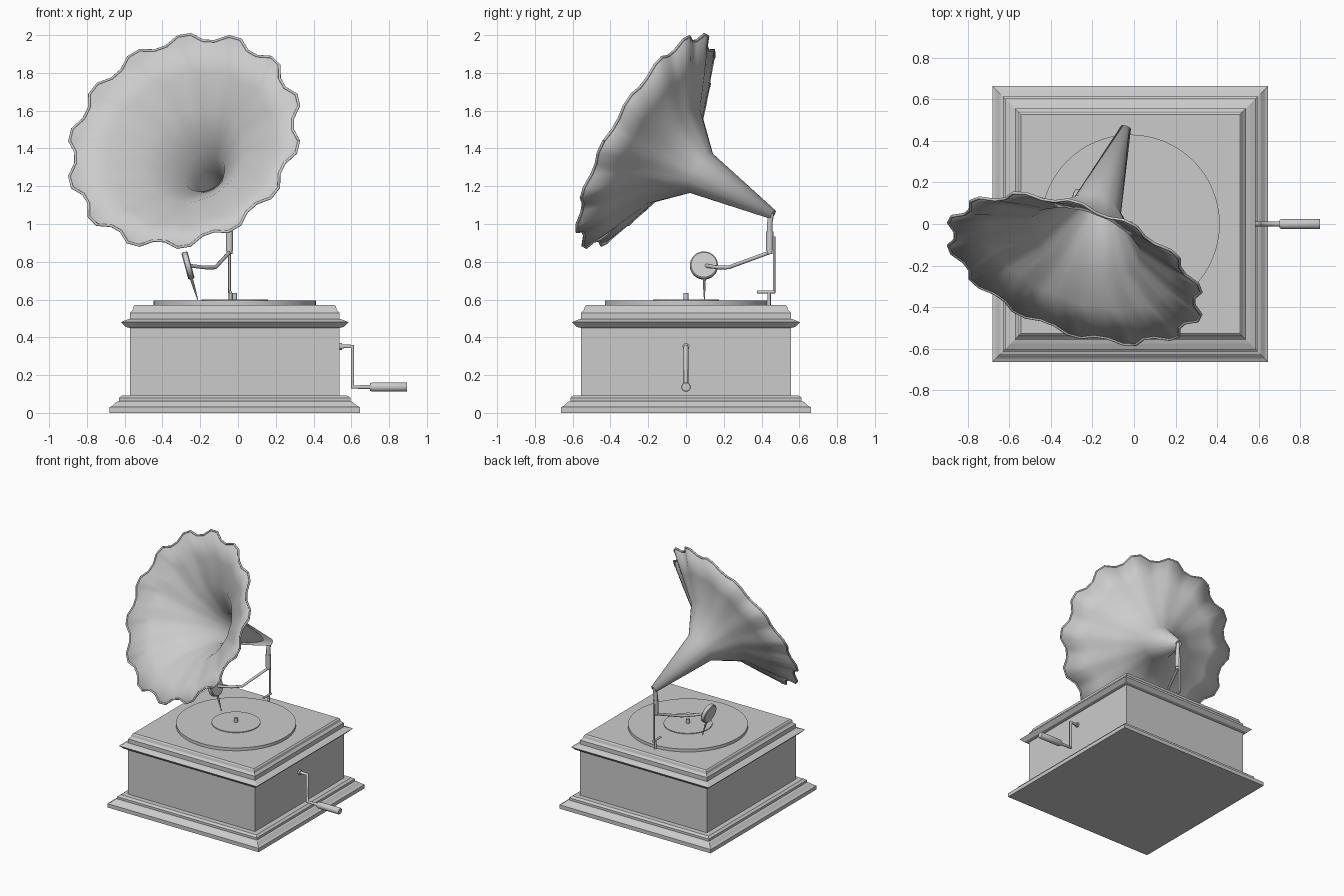
import bpy, bmesh, math
from mathutils import Vector

if "Cube" in bpy.data.objects:
    bpy.data.objects.remove(bpy.data.objects["Cube"])

CX = -0.0175  # cabinet centre in x


def mesh_object(name, rings, cap=True, smooth=False):
    """Skin a list of closed rings (equal point counts) into an object."""
    bm = bmesh.new()
    loops = [[bm.verts.new(p) for p in r] for r in rings]
    n = len(loops[0])
    for a, b in zip(loops, loops[1:]):
        for i in range(n):
            j = (i + 1) % n
            bm.faces.new((a[i], a[j], b[j], b[i]))
    if cap:
        bm.faces.new(loops[0][::-1])
        bm.faces.new(loops[-1])
    bmesh.ops.recalc_face_normals(bm, faces=bm.faces)
    me = bpy.data.meshes.new(name)
    bm.to_mesh(me)
    bm.free()
    ob = bpy.data.objects.new(name, me)
    bpy.context.collection.objects.link(ob)
    if smooth:
        bpy.ops.object.select_all(action='DESELECT')
        ob.select_set(True)
        bpy.context.view_layer.objects.active = ob
        bpy.ops.object.shade_smooth_by_angle(angle=math.radians(35))
    return ob


def ring(c, axis, r, n):
    """Circle of points around an axis; r is a number or a function of index."""
    axis = Vector(axis).normalized()
    ref = Vector((0, 0, 1)) if abs(axis.z) < 0.9 else Vector((1, 0, 0))
    u = ref.cross(axis).normalized()
    v = axis.cross(u)
    out = []
    for i in range(n):
        a = 2 * math.pi * i / n
        rad = r(i) if callable(r) else r
        out.append(Vector(c) + (u * math.cos(a) + v * math.sin(a)) * rad)
    return out


def rod(name, a, b, stations, n=16):
    """Turned part from a to b; stations are (fraction, radius)."""
    a, b = Vector(a), Vector(b)
    return mesh_object(name, [ring(a.lerp(b, t), b - a, r, n) for t, r in stations], smooth=True)


def tube(name, points, r):
    """Round tube following a bent path."""
    cu = bpy.data.curves.new(name, 'CURVE')
    cu.dimensions = '3D'
    cu.bevel_depth = r
    cu.bevel_resolution = 3
    cu.use_fill_caps = True
    sp = cu.splines.new('POLY')
    sp.points.add(len(points) - 1)
    for p, q in zip(sp.points, points):
        p.co = (*q, 1)
    ob = bpy.data.objects.new(name, cu)
    bpy.context.collection.objects.link(ob)
    bpy.ops.object.select_all(action='DESELECT')
    ob.select_set(True)
    bpy.context.view_layer.objects.active = ob
    bpy.ops.object.convert(target='MESH')


# Moulded square cabinet
profile = [(0.6625, 0), (0.6625, 0.03), (0.648, 0.037), (0.625, 0.058), (0.612, 0.062),
           (0.612, 0.08), (0.595, 0.093), (0.555, 0.093), (0.555, 0.45), (0.578, 0.455),
           (0.603, 0.48), (0.575, 0.492), (0.555, 0.498), (0.555, 0.53), (0.54, 0.545),
           (0.535, 0.565), (0.527, 0.572)]
mesh_object("cabinet", [[(CX + sx * h, sy * h, z) for sx, sy in
                         ((-1, -1), (1, -1), (1, 1), (-1, 1))] for h, z in profile])

# Turntable, record label and spindle
rod("turntable", (CX, 0, 0.57), (CX, 0, 0.595), [(0, 0.43), (1, 0.43)], 64)
rod("record_label", (CX, 0, 0.59), (CX, 0, 0.601), [(0, 0.175), (1, 0.175)], 48)
rod("spindle", (CX, 0, 0.59), (CX, 0, 0.635), [(0, 0.013), (1, 0.013)])

# Crank and handle on the right side
tube("crank", [(0.53, 0, 0.352), (0.605, 0, 0.352), (0.605, 0, 0.137), (0.71, 0, 0.137)], 0.012)
rod("crank_collar", (0.535, 0, 0.352), (0.55, 0, 0.352), [(0, 0.018), (1, 0.018)])
rod("crank_handle", (0.70, 0, 0.137), (0.895, 0, 0.137),
    [(0, 0.02), (0.06, 0.025), (0.97, 0.025), (1, 0.022)])

# Arm support: foot, bar and thin post
rod("support_foot", (-0.04, 0.44, 0.565), (-0.04, 0.44, 0.64), [(0, 0.009), (1, 0.009)])
tube("support_bar", [(-0.04, 0.375, 0.64), (-0.04, 0.472, 0.64)], 0.008)
tube("support_post", [(-0.045, 0.466, 0.635), (-0.045, 0.466, 0.935)], 0.007)

# Horn elbow and tone arm
tube("horn_elbow", [(-0.045, 0.443, 0.84), (-0.045, 0.443, 1.0), (-0.04, 0.452, 1.06)], 0.015)
rod("elbow_sleeve", (-0.045, 0.443, 0.86), (-0.045, 0.443, 0.96), [(0, 0.019), (1, 0.019)])
tube("tone_arm", [(-0.045, 0.443, 0.85), (-0.12, 0.225, 0.77), (-0.175, 0.17, 0.77),
                  (-0.262, 0.10, 0.78)], 0.01)

# Sound box and needle
c, ax = Vector((-0.265, 0.095, 0.78)), Vector((0.965, 0, 0.26))
rod("sound_box", c - ax * 0.017, c + ax * 0.017, [(0, 0.068), (0.15, 0.074), (0.85, 0.074), (1, 0.068)], 32)
rod("needle", (-0.248, 0.097, 0.715), (-0.213, 0.097, 0.598), [(0, 0.008), (0.35, 0.007), (1, 0.002)], 8)

# Scalloped horn: (distance along axis, radius, scallop depth)
tip, axis = Vector((-0.04, 0.46, 1.05)), Vector((-0.30, -0.826, 0.477)).normalized()
LOBES = 14


def petals(r, d):
    return lambda i: r + d * math.cos(2 * math.pi * (i + 0.5) / 4)


sections = [(0, 0.022, 0), (0.466, 0.118, 0), (0.65, 0.283, 0.003),
            (0.735, 0.463, 0.014), (0.817, 0.625, 0.03)]
horn = mesh_object("horn", [ring(tip + axis * t, axis, petals(r, d), LOBES * 4)
                            for t, r, d in sections], cap=False, smooth=True)
sol = horn.modifiers.new("thickness", 'SOLIDIFY')
sol.thickness = 0.008
sol.offset = 0

# Rolled rim along the horn edge
edge = ring(tip + axis * 0.817, axis, petals(0.625, 0.03), LOBES * 4)
tube("horn_rim", edge + edge[:1], 0.007)
